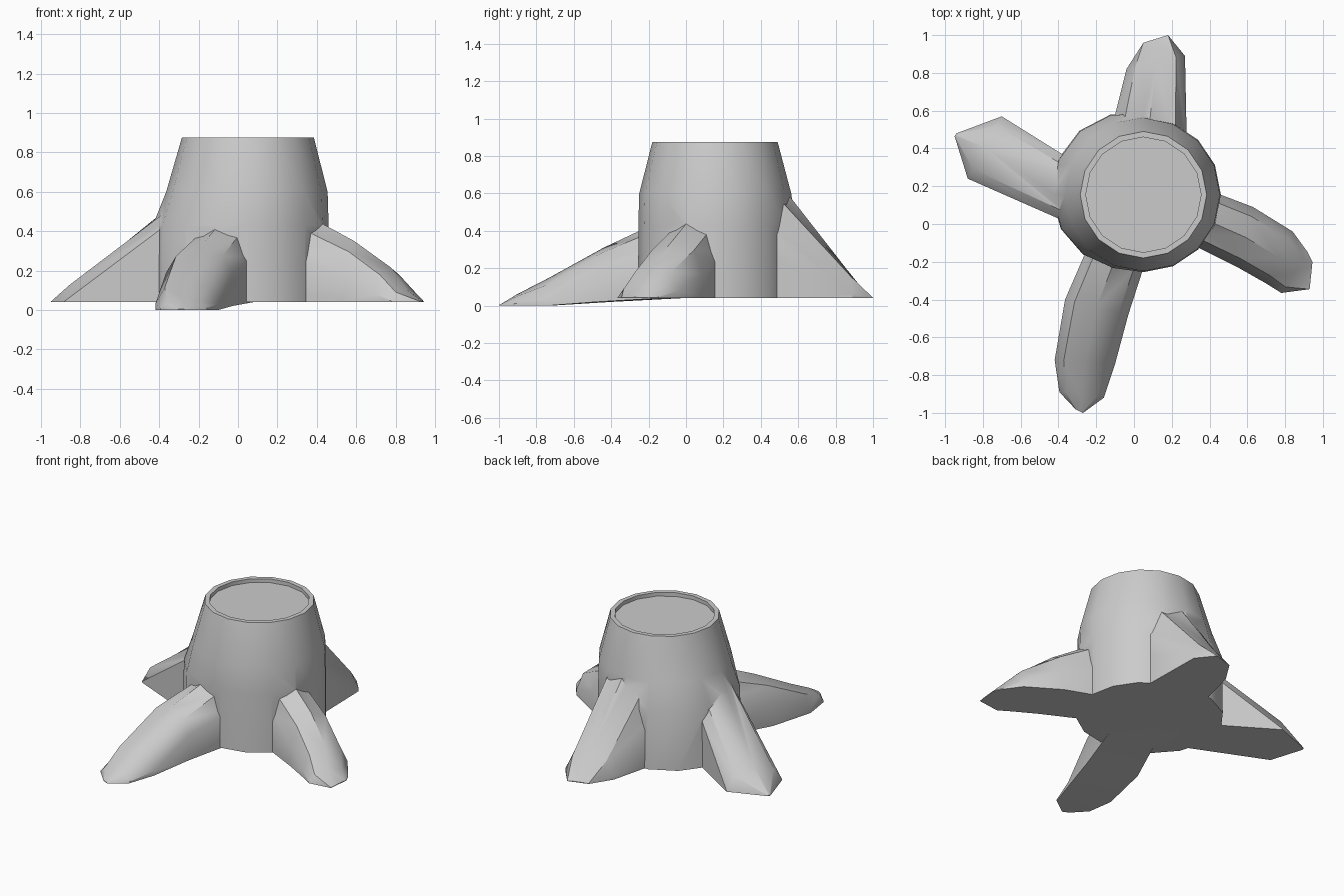
import bpy, bmesh
from math import cos, sin, pi, radians
from mathutils import Vector

if "Cube" in bpy.data.objects:
    bpy.data.objects.remove(bpy.data.objects["Cube"])

CX, CY, SIDES, BASE = 0.05, 0.155, 16, 0.04


def loft(name, rings):
    """Skin closed rings of points and cap both ends."""
    bm = bmesh.new()
    loops = [[bm.verts.new(p) for p in r] for r in rings]
    n = len(loops[0])
    for a, b in zip(loops, loops[1:]):
        for i in range(n):
            j = (i + 1) % n
            bm.faces.new((a[i], a[j], b[j], b[i]))
    bm.faces.new(loops[0])
    bm.faces.new(loops[-1])
    bmesh.ops.triangulate(bm, faces=[f for f in bm.faces if len(f.verts) == 4])
    bmesh.ops.recalc_face_normals(bm, faces=bm.faces)
    me = bpy.data.meshes.new(name)
    bm.to_mesh(me)
    bm.free()
    ob = bpy.data.objects.new(name, me)
    bpy.context.collection.objects.link(ob)
    return ob


def trunk_ring(r, z, flare=0.0):
    pts = []
    for i in range(SIDES):
        a = 2 * pi * i / SIDES
        rr = r + flare * max(0, cos(a - radians(165)))
        pts.append((CX + rr * cos(a), CY + rr * sin(a), z))
    return pts


def root(name, sections):
    """Each section: left x, y, right x, y, base z, side z, ridge z."""
    rings = []
    for lx, ly, rx, ry, zb, zs, zt in sections:
        l, r = Vector((lx, ly)), Vector((rx, ry))
        zm = zs + 0.7 * (zt - zs)
        prof = [(0, zb), (0, zs), (0.15, zm), (0.5, zt), (0.85, zm), (1, zs), (1, zb)]
        rings.append([(*l.lerp(r, t), z) for t, z in prof])
    return loft(name, rings)


# Trunk with rim and recessed cut top
stump = loft("tree_stump", [
    trunk_ring(0.41, BASE, 0.08), trunk_ring(0.41, 0.43, 0.075),
    trunk_ring(0.405, 0.6, 0.01), trunk_ring(0.335, 0.875),
    trunk_ring(0.305, 0.875), trunk_ring(0.305, 0.85)])

# Four spreading roots
roots = [
    root("left_root", [
        (-.30, .32, -.38, .02, BASE, .42, .53),
        (-.70, .57, -.88, .24, BASE, .045, .165),
        (-.94, .48, -.95, .465, BASE, .042, .045)]),
    root("back_root", [
        (-.14, .42, .28, .40, BASE, .45, .77),
        (-.04, .82, .27, .89, BASE, .06, .20),
        (.05, .96, .18, 1.0, BASE, .042, .045)]),
    root("right_root", [
        (.34, .20, .25, -.08, BASE, .28, .51),
        (.63, .09, .55, -.23, BASE, .17, .35),
        (.84, -.04, .70, -.315, BASE, .08, .22),
        (.92, -.15, .78, -.365, BASE, .045, .11),
        (.945, -.20, .93, -.345, BASE, .042, .045)]),
    root("front_root", [
        (-.20, -.02, .08, -.14, BASE, .28, .48),
        (-.365, -.40, -.03, -.48, .02, .19, .31),
        (-.42, -.72, -.10, -.74, 0, .03, .15),
        (-.395, -.89, -.16, -.92, 0, .01, .06),
        (-.31, -.98, -.27, -1.0, 0, .002, .005)]),
]

# Fuse the roots into the trunk
bpy.context.view_layer.objects.active = stump
stump.select_set(True)
for r in roots:
    m = stump.modifiers.new("fuse", 'BOOLEAN')
    m.operation, m.solver, m.object = 'UNION', 'EXACT', r
    bpy.ops.object.modifier_apply(modifier=m.name)
    bpy.data.objects.remove(r)
bpy.ops.object.shade_smooth_by_angle(angle=radians(35))
